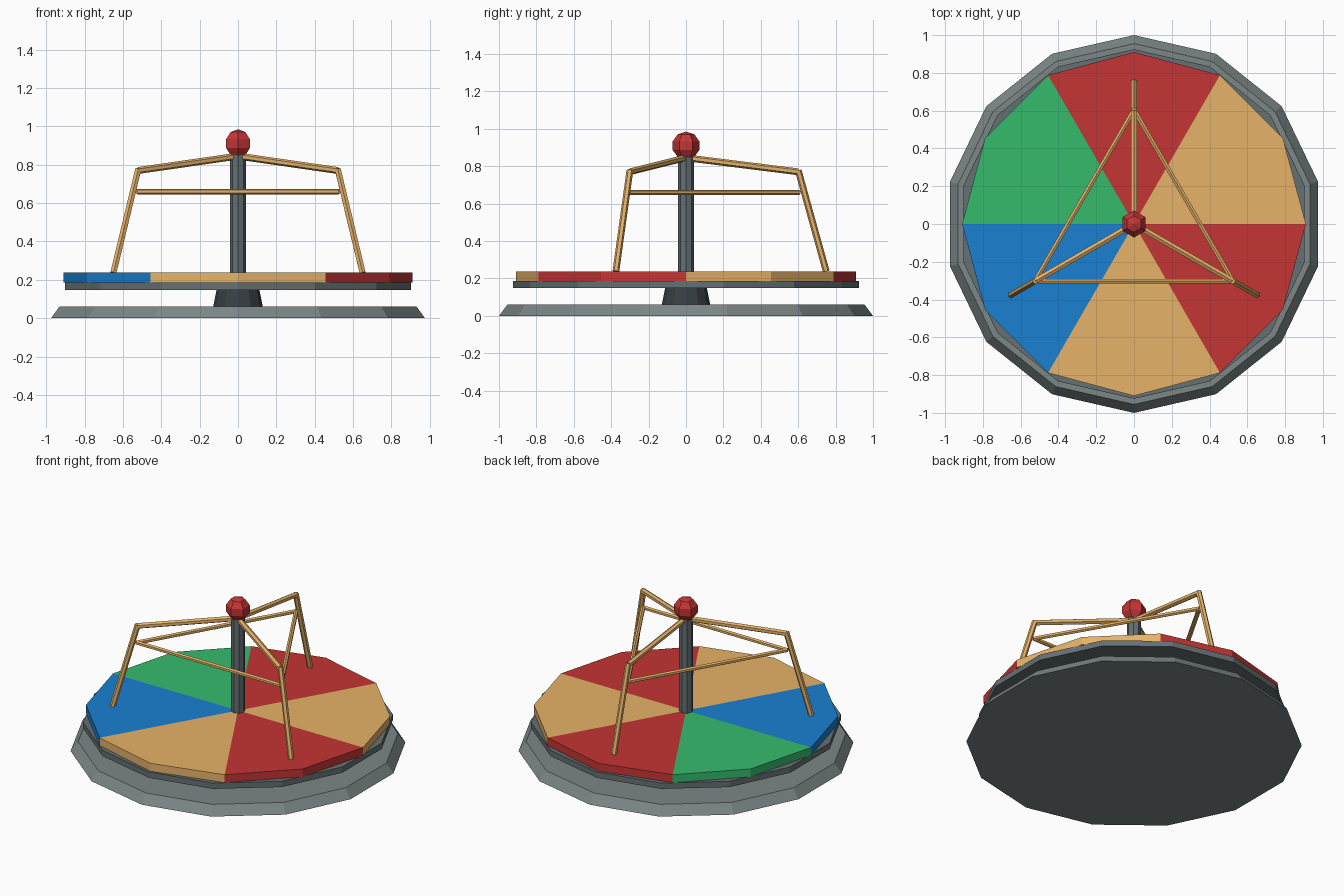
import bpy, bmesh, math
from mathutils import Vector

if "Cube" in bpy.data.objects:
    bpy.data.objects.remove(bpy.data.objects["Cube"])

def material(name, rgb):
    m = bpy.data.materials.new(name)
    m.diffuse_color = (*rgb, 1)
    m.use_nodes = True
    m.node_tree.nodes["Principled BSDF"].inputs["Base Color"].default_value = m.diffuse_color
    return m

TAN = material("tan", (0.80, 0.45, 0.14))
RED = material("red", (0.56, 0.035, 0.035))
GREEN = material("green", (0.035, 0.50, 0.15))
BLUE = material("blue", (0.01, 0.22, 0.65))
GREY = material("grey", (0.20, 0.24, 0.24))
MID = material("mid_grey", (0.13, 0.16, 0.17))
DARK = material("dark_grey", (0.04, 0.05, 0.055))

def finish(name, bm, mat):
    bmesh.ops.remove_doubles(bm, verts=bm.verts, dist=1e-5)
    bmesh.ops.recalc_face_normals(bm, faces=bm.faces)
    me = bpy.data.meshes.new(name)
    bm.to_mesh(me)
    bm.free()
    me.materials.append(mat)
    ob = bpy.data.objects.new(name, me)
    bpy.context.collection.objects.link(ob)
    return ob

def lathe(name, profile, sides, mat):
    """Faceted solid of revolution with a corner on +y."""
    bm = bmesh.new()
    rings = []
    for r, z in profile:
        rings.append([bm.verts.new((r * math.sin(a), r * math.cos(a), z))
                      for a in (math.tau * i / sides for i in range(sides))])
    for lo, hi in zip(rings, rings[1:]):
        for i in range(sides):
            j = (i + 1) % sides
            bm.faces.new((lo[i], lo[j], hi[j], hi[i]))
    bm.faces.new(rings[0])
    bm.faces.new(rings[-1])
    return finish(name, bm, mat)

def bar(name, a, b, radius, mat, sides=6):
    a, b = Vector(a), Vector(b)
    bm = bmesh.new()
    bmesh.ops.create_cone(bm, cap_ends=True, segments=sides, radius1=radius,
                          radius2=radius, depth=(b - a).length)
    ob = finish(name, bm, mat)
    ob.location = (a + b) / 2
    ob.rotation_euler = (b - a).to_track_quat('Z', 'Y').to_euler()
    return ob

def polar(r, deg, z):
    t = math.radians(deg)
    return Vector((r * math.cos(t), r * math.sin(t), z))

# Ground base, hub, under-frame and centre pole
lathe("ground_base", [(1.0, 0), (0.955, 0.06)], 14, GREY)
lathe("hub", [(0.13, 0.055), (0.11, 0.155)], 12, DARK)
lathe("deck_frame", [(0.925, 0.148), (0.925, 0.186)], 14, MID)
lathe("centre_pole", [(0.042, 0.15), (0.042, 0.86)], 8, MID)

# Faceted ball on the pole
R = 0.075
lathe("pole_ball", [(max(R * math.cos(t), 1e-4), 0.91 + R * math.sin(t)) for t in
                    (math.radians(-90 + 36 * i) for i in range(6))], 6, RED)

# Six coloured deck wedges forming a twelve-sided disc
for k, mat in enumerate((TAN, RED, GREEN, BLUE, TAN, RED)):
    bm = bmesh.new()
    pts = [Vector((0, 0, 0))] + [polar(0.91, 60 * k + d, 0) for d in (0, 30, 60)]
    low = [bm.verts.new(p + Vector((0, 0, 0.185))) for p in pts]
    top = [bm.verts.new(p + Vector((0, 0, 0.238))) for p in pts]
    bm.faces.new(low)
    bm.faces.new(top)
    for i in (1, 2):
        bm.faces.new((low[i], low[i + 1], top[i + 1], top[i]))
    finish(f"deck_wedge_{k + 1}", bm, mat)

# Three bent handrails with crossbars between them
for k, deg in enumerate((90, 210, 330), 1):
    elbow = polar(0.6, deg, 0.77)
    bar(f"handrail_post_{k}", polar(0.75, deg, 0.237), elbow + Vector((0, 0, 0.008)), 0.018, TAN)
    bar(f"handrail_arm_{k}", elbow, (0, 0, 0.845), 0.018, TAN)
    bar(f"crossbar_{k}", polar(0.605, deg, 0.66), polar(0.605, deg + 120, 0.66), 0.014, TAN)
